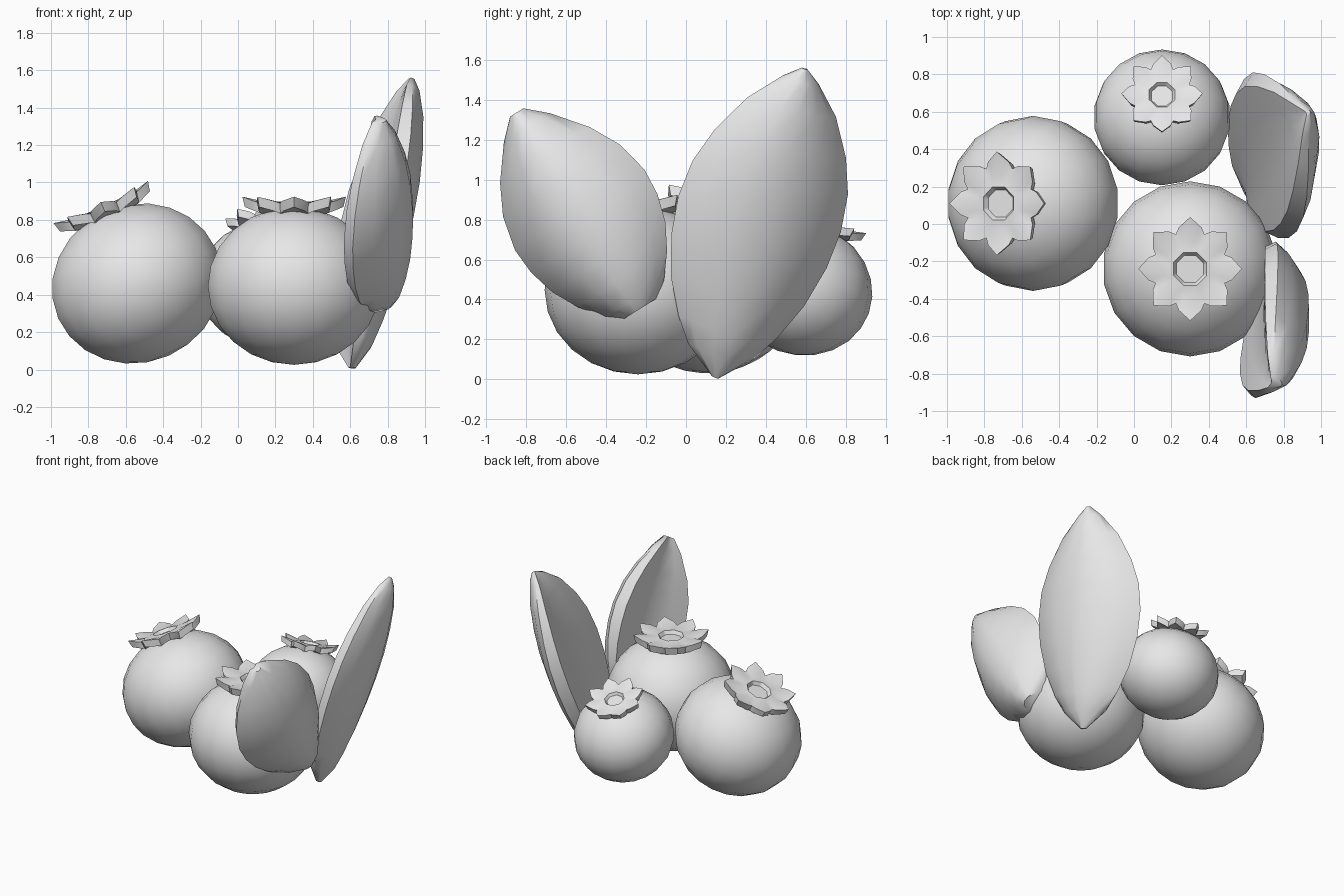
import bpy, bmesh, math
from mathutils import Vector, Euler

cube = bpy.data.objects.get("Cube")
if cube:
    bpy.data.objects.remove(cube, do_unlink=True)

grey = bpy.data.materials.new("light_grey")
grey.use_nodes = True
grey.diffuse_color = (0.8, 0.8, 0.8, 1)
grey.node_tree.nodes["Principled BSDF"].inputs["Base Color"].default_value = (0.8, 0.8, 0.8, 1)


def finish(name, bm, angle):
    bmesh.ops.recalc_face_normals(bm, faces=bm.faces)
    mesh = bpy.data.meshes.new(name)
    bm.to_mesh(mesh)
    bm.free()
    mesh.materials.append(grey)
    obj = bpy.data.objects.new(name, mesh)
    bpy.context.collection.objects.link(obj)
    bpy.ops.object.select_all(action='DESELECT')
    obj.select_set(True)
    bpy.context.view_layer.objects.active = obj
    bpy.ops.object.shade_smooth_by_angle(angle=math.radians(angle))
    return obj


def loft(bm, rings):
    """Bridge closed rings of points and cap both ends."""
    rows = [[bm.verts.new(p) for p in ring] for ring in rings]
    n = len(rows[0])
    for a, b in zip(rows, rows[1:]):
        for i in range(n):
            j = (i + 1) % n
            bm.faces.new((a[i], a[j], b[j], b[i]))
    bm.faces.new(rows[0])
    bm.faces.new(rows[-1])


def place(obj, centre, tilt, scale):
    obj.location = centre
    obj.rotation_euler = Euler([math.radians(a) for a in tilt])
    obj.scale = (scale,) * 3


RADIUS, HALF_HEIGHT = 0.468, 0.422
PETALS = 8


def star_ring(size, height, lift):
    # petal outline: valley, shoulder, tip, shoulder
    ring = []
    for k in range(PETALS):
        for frac, r in ((-0.5, 0.2), (-0.34, 0.23), (0, 0.277), (0.34, 0.23)):
            a = (k + frac) * math.tau / PETALS
            z = HALF_HEIGHT + height + lift * (r - 0.2) / 0.077
            ring.append((size * r * math.cos(a), size * r * math.sin(a), z))
    return ring


def octagon_ring(radius, height):
    ring = []
    for k in range(PETALS):
        for frac in (-0.5, -0.34, 0, 0.34):
            a = (k + frac) * math.tau / PETALS
            r = radius * math.cos(math.pi / 8) / math.cos(frac * math.tau / 8)
            ring.append((r * math.cos(a), r * math.sin(a), HALF_HEIGHT + height))
    return ring


def berry(name, centre, tilt, scale):
    # squashed round fruit
    bm = bmesh.new()
    bmesh.ops.create_uvsphere(bm, u_segments=18, v_segments=12, radius=1)
    bmesh.ops.scale(bm, vec=(RADIUS, RADIUS, HALF_HEIGHT), verts=bm.verts)
    place(finish(name + "_berry", bm, 60), centre, tilt, scale)
    # star-shaped crown with a shallow pit
    bm = bmesh.new()
    loft(bm, [octagon_ring(0.1, -0.035), star_ring(0.95, -0.035, 0.035),
              star_ring(1, 0.02, 0.035), octagon_ring(0.15, 0.024),
              octagon_ring(0.095, 0.03), octagon_ring(0.078, 0.004)])
    place(finish(name + "_crown", bm, 40), centre, tilt, scale)


berry("front", (0.30, -0.24, 0.447), (0, 0, 0), 1)
berry("side", (-0.54, 0.11, 0.46), (0, -24, 0), 1)
berry("back", (0.15, 0.57, 0.455), (-20, 0, 0), 0.785)


def leaf(name, base, tip, side, widths, edge, rim, groove, bulge):
    """Thick cupped leaf: rounded outside, rolled rim, shallow fold inside."""
    base, tip = Vector(base), Vector(tip)
    along = (tip - base).normalized()
    side = Vector(side)
    side = (side - along * side.dot(along)).normalized()
    out = side.cross(along)
    widest = max(w for t, w in widths)
    section = [(s, edge + (bulge - edge) * (1 - abs(s) ** 2.2))
               for s in (-1, -0.8, -0.4, 0, 0.4, 0.8, 1)]
    section += [(0.85, rim), (0.42, (rim + groove) / 2), (0, groove),
                (-0.42, (rim + groove) / 2), (-0.85, rim)]
    rings = []
    for t, w in widths:
        depth = (w / widest) ** 0.65
        rings.append([base.lerp(tip, t) + side * s * w + out * d * depth for s, d in section])
    bm = bmesh.new()
    loft(bm, rings)
    finish(name, bm, 50)


leaf("large_leaf", (0.61, 0.15, 0.01), (0.93, 0.595, 1.555), (-0.33, 0.91, -0.25),
     [(0, 0.02), (0.08, 0.18), (0.16, 0.27), (0.27, 0.36), (0.4, 0.42), (0.52, 0.44),
      (0.64, 0.42), (0.75, 0.355), (0.87, 0.24), (0.96, 0.1), (1, 0.015)],
     -0.05, -0.12, -0.08, 0.14)
leaf("small_leaf", (0.75, -0.235, 0.35), (0.75, -0.85, 1.335), (0.2, 0.85, 0.48),
     [(0, 0.1), (0.05, 0.18), (0.15, 0.27), (0.26, 0.34), (0.38, 0.38), (0.5, 0.39),
      (0.65, 0.35), (0.78, 0.27), (0.92, 0.14), (1, 0.04)],
     -0.06, -0.12, -0.06, 0.19)
